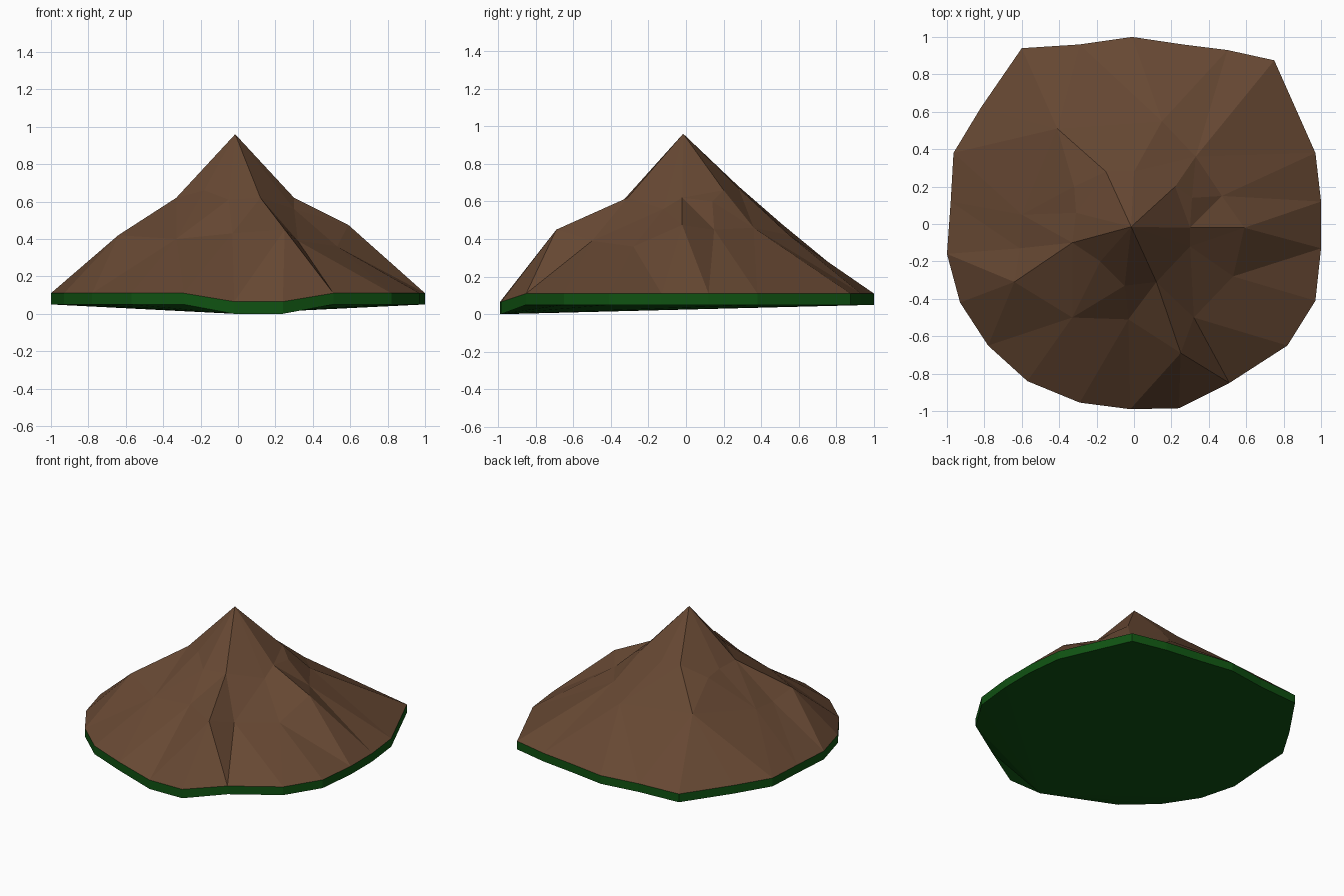
import bpy, bmesh
from mathutils import Vector
from mathutils.geometry import delaunay_2d_cdt

if "Cube" in bpy.data.objects:
    bpy.data.objects.remove(bpy.data.objects["Cube"])


def material(name, color):
    m = bpy.data.materials.new(name)
    m.diffuse_color = (*color, 1)
    m.use_nodes = True
    m.node_tree.nodes["Principled BSDF"].inputs["Base Color"].default_value = m.diffuse_color
    return m


def make_object(name, bm, mat):
    bmesh.ops.recalc_face_normals(bm, faces=bm.faces)
    me = bpy.data.meshes.new(name)
    bm.to_mesh(me)
    bm.free()
    me.materials.append(mat)
    ob = bpy.data.objects.new(name, me)
    bpy.context.collection.objects.link(ob)
    return ob


brown = material("earth brown", (0.135, 0.065, 0.033))
green = material("grass green", (0.005, 0.085, 0.006))

# Footprint, counter-clockwise from the lowest front corner
outline = [(-.02, -.99), (.24, -.985), (.51, -.85), (.82, -.65), (.97, -.41),
           (1, -.13), (1, .12), (.97, .38), (.75, .875), (.5, .93), (.26, .96),
           (-.01, 1), (-.29, .96), (-.6, .94), (-.82, .62), (-.965, .38),
           (-.98, .12), (-1, -.16), (-.93, -.42), (-.78, -.65), (-.57, -.84),
           (-.29, -.955)]
N = len(outline)


def rim(p):
    return 0.065 if p[1] < -0.98 else 0.11


# Peak, upper ring and lower ring of the slope
peak = [(-.015, -.015, .96)]
upper = [(.3, -.02, .62), (.31, .14, .60), (.22, .2, .66), (0, .28, .67),
         (-.15, .28, .68), (-.32, .2, .60), (-.31, .06, .61), (-.33, -.1, .62),
         (-.18, -.2, .66), (-.05, -.33, .61), (.12, -.31, .62), (.3, -.12, .56)]
lower = [(.59, -.02, .475), (.47, .15, .45), (.33, .36, .46), (.15, .55, .42),
         (-.41, .51, .48), (-.6, .05, .39), (-.61, -.13, .38), (-.64, -.31, .42),
         (-.33, -.5, .40), (-.03, -.51, .43), (.25, -.69, .45), (.32, -.5, .39),
         (.53, -.28, .36)]
points = [(*p, rim(p)) for p in outline] + peak + upper + lower
P, U, L = N, N + 1, N + 1 + len(upper)

# Ridge lines that the facets must follow
ridges = [(P, U, L, 6), (P, U + 10, L + 10, 1), (P, U + 7, L + 7, 18),
          (P, U + 4, L + 4, 13), (U + 2, L + 2, 8)]
edges = [(i, (i + 1) % N) for i in range(N)]
for r in ridges:
    edges += list(zip(r, r[1:]))

# Mountain slope
verts, _, faces, origin, _, _ = delaunay_2d_cdt(
    [Vector(p[:2]) for p in points], edges, [], 1, 1e-5)
bm = bmesh.new()
vs = [bm.verts.new((v.x, v.y, points[o[0]][2] if o else 0.4))
      for v, o in zip(verts, origin)]
for f in faces:
    bm.faces.new([vs[i] for i in f])
slope = make_object("mountain_slope", bm, brown)

# Grass rim and underside, fanned from the lowest front corner
bm = bmesh.new()
top = [bm.verts.new((*p, rim(p))) for p in outline]
low = [bm.verts.new((*p, rim(p) - 0.06 if rim(p) > 0.1 else 0)) for p in outline]
for i in range(N):
    j = (i + 1) % N
    bm.faces.new((low[i], low[j], top[j], top[i]))
for i in range(1, N - 1):
    bm.faces.new((low[0], low[i + 1], low[i]))
grass = make_object("grass_base", bm, green)
